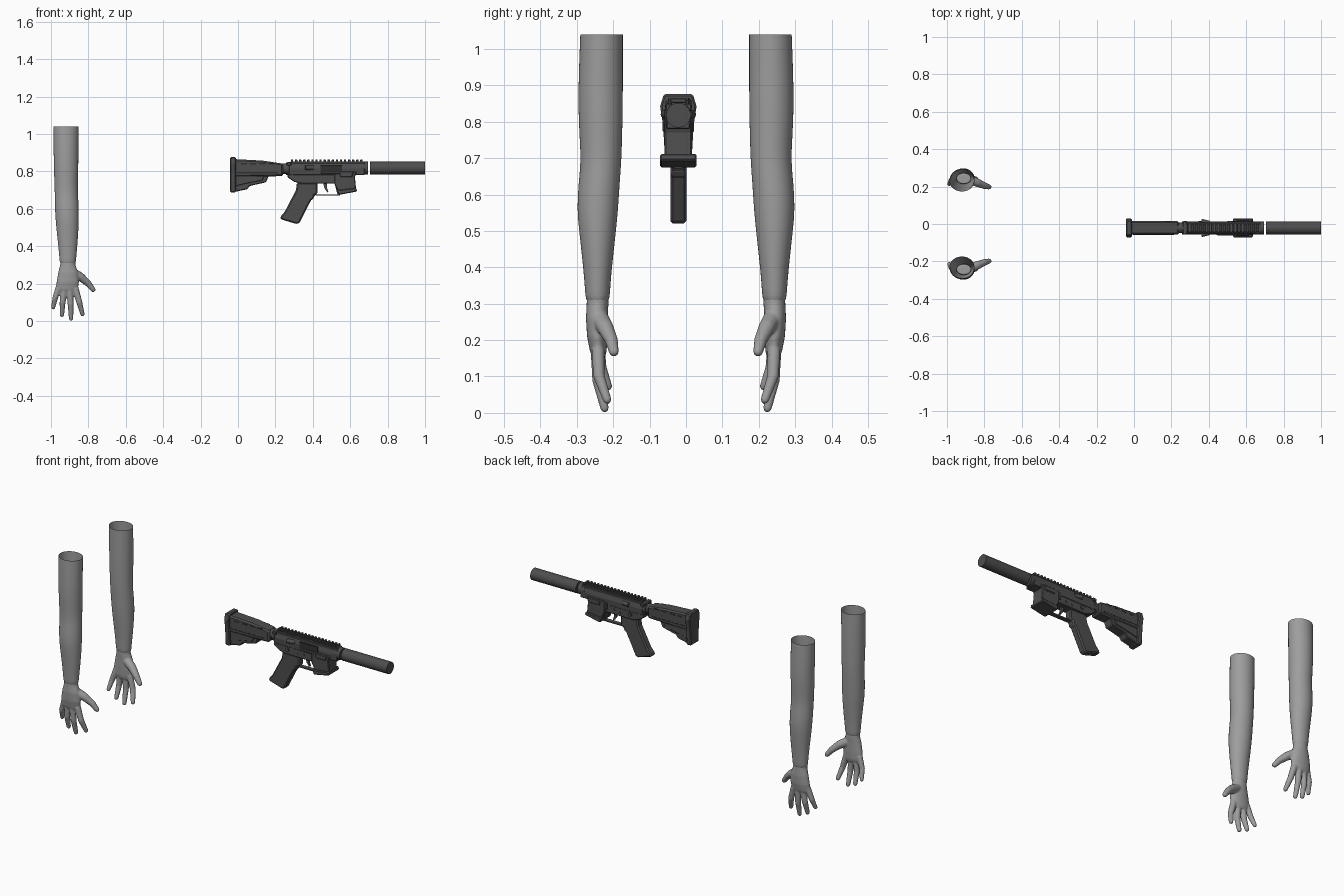
import bpy, bmesh, math
from mathutils import Vector

cube = bpy.data.objects.get("Cube")
if cube:
    bpy.data.objects.remove(cube, do_unlink=True)


def material(name, v):
    m = bpy.data.materials.new(name)
    m.use_nodes = True
    m.diffuse_color = (v, v, v, 1)
    m.node_tree.nodes["Principled BSDF"].inputs["Base Color"].default_value = (v, v, v, 1)
    return m


ARM = material("arm_grey", 0.34)
METAL = material("dark_metal", 0.075)
SLOT = material("slot_black", 0.03)
GY = -0.021  # centre plane of the long prop


def finish(name, bm, mat, smooth=False):
    bmesh.ops.recalc_face_normals(bm, faces=bm.faces)
    for f in bm.faces:
        f.smooth = smooth and len(f.verts) == 4
    me = bpy.data.meshes.new(name)
    bm.to_mesh(me)
    bm.free()
    me.materials.append(mat)
    ob = bpy.data.objects.new(name, me)
    bpy.context.collection.objects.link(ob)
    return ob


def loft(bm, rings, capped=True):
    rows = [[bm.verts.new(p) for p in r] for r in rings]
    n = len(rows[0])
    for a, b in zip(rows, rows[1:]):
        for i in range(n):
            j = (i + 1) % n
            bm.faces.new((a[i], a[j], b[j], b[i]))
    if capped:
        bm.faces.new(rows[0])
        bm.faces.new(rows[-1])


def ring(c, u, v, n=24):
    c = Vector(c)
    return [c + u * math.cos(math.tau * i / n) + v * math.sin(math.tau * i / n) for i in range(n)]


def ovals(rows, side):
    # each row: z, centre x, centre y, half width x, half width y
    return [ring((x, side * y, z), Vector((rx, 0, 0)), Vector((0, ry, 0))) for z, x, y, rx, ry in rows]


def finger(bm, path, radii, side):
    pts = [Vector((x, side * y, z)) for x, y, z in path]
    end = (pts[-1] - pts[-2]).normalized()
    tip, r = pts[-1], radii[-1]
    pts[-1:] = [tip - end * r, tip - end * r * 0.35, tip]
    sizes = list(radii[:-1]) + [r, r * 0.8, r * 0.3]
    rings = []
    for i, p in enumerate(pts):
        t = (pts[min(i + 1, len(pts) - 1)] - pts[max(i - 1, 0)]).normalized()
        u = t.cross(Vector((0, 1, 0))).normalized()
        rings.append(ring(p, u * sizes[i], t.cross(u) * sizes[i], 12))
    loft(bm, rings)


# Arms: open sleeves, y given as distance from the centre plane
SLEEVE = [(1.04, -.92, .232, .068, .059), (.94, -.92, .234, .067, .061), (.84, -.919, .235, .066, .062),
          (.76, -.919, .234, .064, .059), (.69, -.918, .233, .062, .056), (.63, -.916, .239, .064, .057),
          (.56, -.914, .243, .063, .057), (.50, -.912, .243, .060, .051), (.42, -.910, .243, .053, .042),
          (.36, -.910, .243, .047, .036), (.318, -.910, .243, .044, .034), (.31, -.910, .243, .040, .030)]
PALM = [(.335, -.91, .243, .039, .029), (.30, -.91, .243, .041, .030), (.26, -.908, .245, .053, .030),
        (.21, -.91, .244, .060, .028), (.17, -.913, .241, .057, .023), (.15, -.91, .239, .045, .016)]
FINGERS = [
    ([(-.955, .24, .19), (-.977, .233, .125), (-.99, .210, .063)], (.017, .015, .011)),
    ([(-.93, .242, .17), (-.938, .240, .10), (-.942, .217, .022)], (.018, .016, .012)),
    ([(-.90, .244, .165), (-.895, .242, .09), (-.892, .221, .002)], (.018, .016, .012)),
    ([(-.87, .242, .175), (-.848, .239, .10), (-.829, .213, .026)], (.018, .016, .012)),
    ([(-.885, .238, .26), (-.84, .222, .235), (-.80, .205, .20), (-.767, .196, .158)], (.026, .023, .018, .014)),
]
for side, label in ((-1, "front"), (1, "back")):
    bm = bmesh.new()
    loft(bm, ovals(SLEEVE, side), capped=False)
    arm = finish(label + "_arm", bm, ARM, True)
    arm.modifiers.new("round", "SUBSURF").levels = 1
    bm = bmesh.new()
    loft(bm, ovals(PALM, side))
    for path, radii in FINGERS:
        finger(bm, path, radii, side)
    hand = finish(label + "_hand", bm, ARM, True)
    # fuse palm and fingers into one soft surface
    fuse = hand.modifiers.new("fuse", "REMESH")
    fuse.mode, fuse.voxel_size, fuse.use_smooth_shade = "VOXEL", 0.004, True
    soft = hand.modifiers.new("soft", "SMOOTH")
    soft.factor, soft.iterations = 0.5, 4


def prism(name, pts, a, b, axis="y", mat=METAL, bevel=0.004):
    # pts lie in x-z (axis y) or y-z (axis x); a and b bound the extrusion
    bm = bmesh.new()
    place = (lambda p, d: (p[0], GY + d, p[1])) if axis == "y" else (lambda p, d: (d, GY + p[0], p[1]))
    loft(bm, [[place(p, d) for p in pts] for d in (a, b)])
    ob = finish(name, bm, mat)
    if bevel:
        m = ob.modifiers.new("bevel", "BEVEL")
        m.width, m.segments = bevel, 1
    return ob


def box(name, x0, x1, z0, z1, a, b=None, **kw):
    a, b = (-a, a) if b is None else (a, b)
    return prism(name, [(x0, z0), (x1, z0), (x1, z1), (x0, z1)], a, b, **kw)


def rod(name, p, q, r, n=24):
    p, q = Vector(p), Vector(q)
    t = (q - p).normalized()
    u = t.cross(Vector((0, 0, 1))).normalized()
    bm = bmesh.new()
    loft(bm, [ring(c, u * r, t.cross(u) * r, n) for c in (p, q)])
    return finish(name, bm, METAL, True)


# Front tube and collars along the bore
for name, x0, x1, z, r in (("front_tube", .705, 1.0, .818, .034), ("front_collar", .65, .695, .818, .034),
                           ("rear_tube", .2, .29, .815, .028), ("rear_collar", .256, .272, .815, .034)):
    rod(name, (x0, GY, z), (x1, GY, z), r)

# Upper body, top rail and its teeth
prism("upper_body", [(-.032, .78), (.032, .78), (.034, .815), (.026, .845), (-.026, .845), (-.034, .815)],
      .272, .678, axis="x", bevel=0.003)
box("rail_base", .28, .675, .84, .853, .019, bevel=0)
for i in range(18):
    x = .283 + i * .0218
    box("rail_tooth", x, x + .012, .852, .864, .022, bevel=0.002)
box("rear_handle", .262, .285, .832, .85, .036, bevel=0.003)

# Lower body, well and flared lip
prism("lower_body", [(.265, .80), (.265, .768), (.30, .745), (.335, .735), (.56, .735), (.56, .80)], -.03, .03)
prism("well", [(.515, .80), (.515, .735), (.54, .685), (.632, .70), (.625, .77), (.635, .80)], -.038, .038)
prism("well_lip", [(.528, .70), (.538, .674), (.636, .693), (.633, .712)], -.05, .05)
prism("well_side_rib", [(.545, .80), (.545, .77), (.61, .77), (.62, .80)], -.043, .043)
box("guard_bar", .415, .545, .671, .678, .012, bevel=0)
prism("guard_front", [(.515, .74), (.533, .672), (.545, .672), (.53, .74)], -.012, .012, bevel=0)
prism("trigger", [(.455, .74), (.462, .71), (.478, .688), (.484, .69), (.475, .715), (.475, .74)],
      -.006, .006, bevel=0)

# Hand grip with shallow finger steps
prism("grip", [(.315, .74), (.425, .74), (.425, .68), (.408, .672), (.405, .655), (.39, .645), (.372, .61),
               (.328, .522), (.31, .52), (.226, .545), (.228, .56), (.25, .585), (.31, .70)], -.022, .022, bevel=0.007)

# Side details
box("port", .44, .555, .803, .835, -.038, -.03, mat=SLOT, bevel=0)
box("port_cover", .445, .55, .787, .800, -.041, -.03, bevel=0.002)
box("latch", .50, .515, .755, .795, .03, .037, bevel=0.002)
for s in (-1, 1):
    rod("assist_knob", (.36, GY + s * .037, .82), (.405, GY + s * .026, .82), .012, 12)
    rod("selector", (.355, GY + s * .028, .765), (.355, GY + s * .036, .765), .011, 12)
    for x, z in ((.29, .78), (.42, .755), (.46, .762)):
        rod("pin", (x, GY + s * .028, z), (x, GY + s * .033, z), .006, 10)
    # Shoulder stock slots and groove
    for i in range(4):
        x = .015 + i * .05
        box("stock_slot", x, x + .032, .838, .846, s * .034, s * .037, mat=SLOT, bevel=0)
    box("stock_groove", -.005, .215, .79, .796, s * .034, s * .037, mat=SLOT, bevel=0)

# Shoulder stock
prism("stock_upper", [(-.02, .77), (.24, .775), (.24, .842), (.13, .858), (-.02, .866)], -.036, .036, bevel=0.008)
prism("stock_lower", [(-.02, .69), (.05, .705), (.062, .722), (.15, .742), (.165, .778), (-.02, .79)], -.028, .028)
prism("stock_step", [(-.02, .72), (.04, .735), (.13, .752), (.14, .775), (-.02, .78)], -.032, .032, bevel=0.002)
prism("butt_pad", [(-.04, .876), (.04, .876), (.05, .842), (.042, .79), (.036, .688), (-.036, .688),
                   (-.042, .79), (-.05, .842)], -.043, -.012, axis="x", bevel=0.005)
